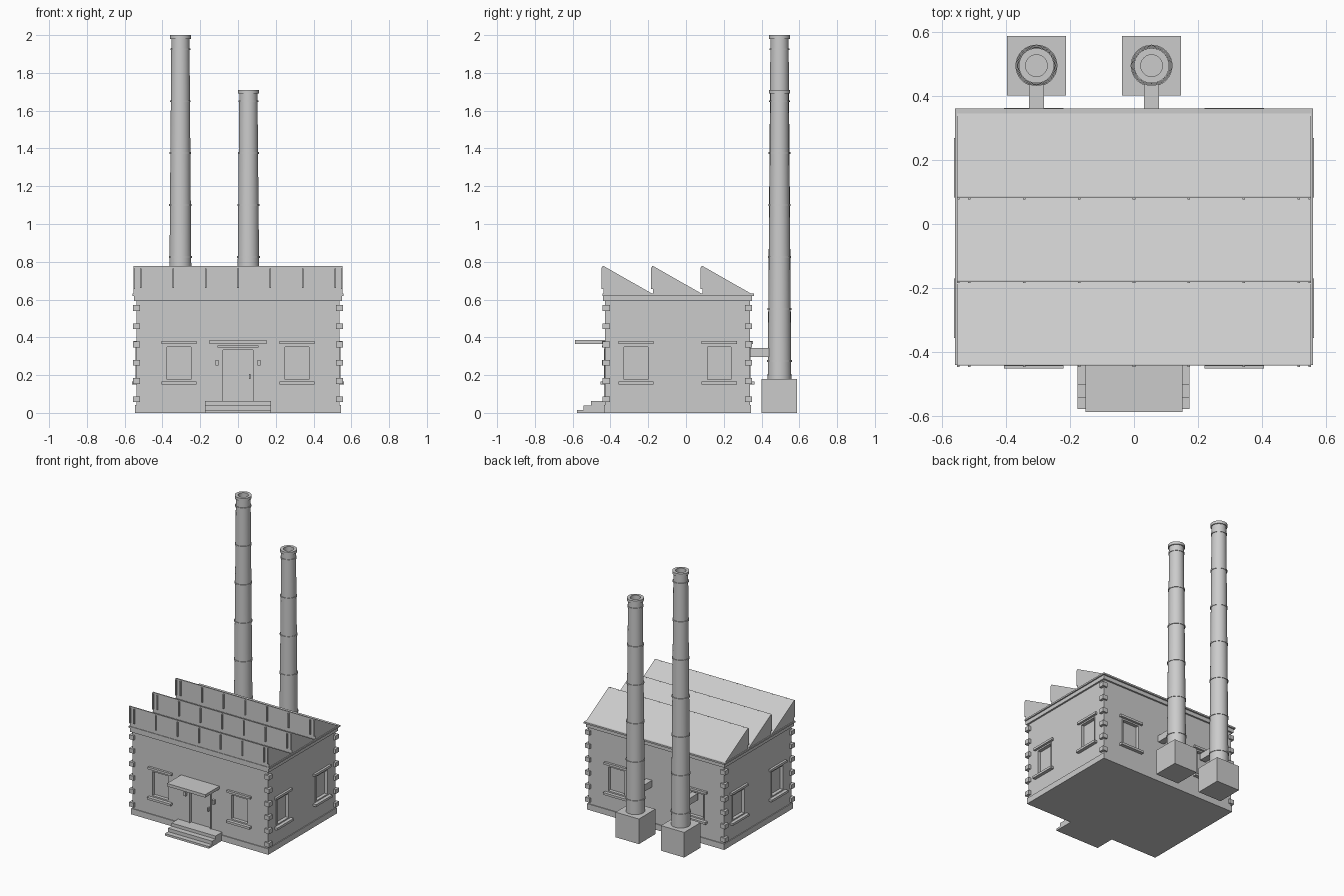
import bpy, bmesh, math
from mathutils import Vector

cube = bpy.data.objects.get("Cube")
if cube:
    bpy.data.objects.remove(cube, do_unlink=True)

mat = bpy.data.materials.new("light_grey")
mat.use_nodes = True
mat.diffuse_color = (0.6, 0.6, 0.6, 1)
mat.node_tree.nodes["Principled BSDF"].inputs["Base Color"].default_value = mat.diffuse_color


def add_box(bm, x, y, z):
    """Box from three (low, high) ranges."""
    x, y, z = sorted(x), sorted(y), sorted(z)
    verts = bmesh.ops.create_cube(bm, size=1)["verts"]
    for v in verts:
        v.co = Vector(r[0] if c < 0 else r[1] for c, r in zip(v.co, (x, y, z)))


def finish(name, bm):
    bmesh.ops.recalc_face_normals(bm, faces=bm.faces)
    mesh = bpy.data.meshes.new(name)
    bm.to_mesh(mesh)
    bm.free()
    mesh.materials.append(mat)
    obj = bpy.data.objects.new(name, mesh)
    bpy.context.collection.objects.link(obj)
    return obj


def boxes(name, *ranges):
    bm = bmesh.new()
    for r in ranges:
        add_box(bm, *r)
    return finish(name, bm)


HX, Y0, Y1 = 0.538, -0.428, 0.338      # wall planes
CY = (Y0 + Y1) / 2


def wall_box(wall, u, d, z):
    """Box ranges for a spot on a wall: u runs along it, d points outward."""
    if wall == "front":
        return u, [Y0 - k for k in d], z
    if wall == "back":
        return u, [Y1 + k for k in d], z
    s = 1 if wall == "left" else -1
    return [s * (HX + k) for k in d], u, z


# Window positions: wall name and centre along the wall
windows = [(w, c) for w in ("front", "back") for c in (-0.313, 0.313)]
windows += [(w, c) for w in ("left", "right") for c in (-0.264, 0.176)]
WZ, HALF = (0.17, 0.358), 0.071

# Walls with recessed openings
walls = boxes("walls", ((-HX, HX), (Y0, Y1), (0.03, 0.6)))
holes = [wall_box(w, (c - HALF, c + HALF), (-0.02, 0.03), WZ) for w, c in windows]
holes.append(wall_box("front", (-0.088, 0.088), (-0.015, 0.03), (0.06, 0.34)))
cutter = boxes("opening_cutter", *holes)
cutter.hide_render = True
mod = walls.modifiers.new("openings", "BOOLEAN")
mod.operation, mod.object, mod.solver = "DIFFERENCE", cutter, "EXACT"
bpy.context.view_layer.objects.active = walls
bpy.ops.object.modifier_apply(modifier=mod.name)
bpy.data.objects.remove(cutter, do_unlink=True)

# Window frames, lintels and sills
for w, c in windows:
    a, b, t, d = c - HALF, c + HALF, 0.008, (-0.021, 0.004)
    parts = [((a, a + t), d, WZ), ((b - t, b), d, WZ),
             ((a, b), d, (WZ[0], WZ[0] + t)), ((a, b), d, (WZ[1] - t, WZ[1]))]
    boxes(w + "_window_frame", *[wall_box(w, *p) for p in parts])
    wide = (c - 0.093, c + 0.093)
    boxes(w + "_window_lintel", wall_box(w, wide, (-0.005, 0.016), (0.364, 0.38)))
    boxes(w + "_window_sill", wall_box(w, wide, (-0.005, 0.024), (0.15, 0.166)))

# Plinth, cornice and roof slab
boxes("plinth", ((-0.544, 0.544), (Y0 - 0.006, Y1 + 0.006), (0, 0.042)))
boxes("cornice", ((-0.55, 0.55), (Y0 - 0.012, Y1 + 0.012), (0.593, 0.622)))
boxes("roof_slab", ((-0.559, 0.559), (-0.441, 0.361), (0.62, 0.631)))

# Corner quoins
quoins = []
for i in range(6):
    z = 0.057 + i * 0.0965
    for s in (-1, 1):
        for y in (-0.441, 0.312):
            quoins.append(((s * 0.519, s * 0.556), (y, y + 0.038), (z, z + 0.031)))
boxes("corner_quoins", *quoins)

# Saw-tooth roof with glazing bars on the upright faces
for i in range(3):
    y = -0.437 + i * 0.262
    bm = bmesh.new()
    profile = [(y, 0.625), (y, 0.778), (y + 0.26, 0.63), (y + 0.26, 0.625)]
    face = bm.faces.new([bm.verts.new((-0.553, py, pz)) for py, pz in profile])
    ext = bmesh.ops.extrude_face_region(bm, geom=[face])["geom"]
    bmesh.ops.translate(bm, vec=(1.106, 0, 0),
                        verts=[g for g in ext if isinstance(g, bmesh.types.BMVert)])
    finish("roof_tooth", bm)
    dep = (y - 0.01, y + 0.002)
    bars = [((x * 0.1715 - 0.004, x * 0.1715 + 0.004), dep, (0.66, 0.765))
            for x in range(-3, 4)]
    bars += [((s * 0.545, s * 0.553), dep, (0.656, 0.77)) for s in (-1, 1)]
    bars.append(((-0.553, 0.553), (y - 0.006, y + 0.002), (0.768, 0.777)))
    boxes("roof_glazing_bars", *bars)

# Door, surround, handle and wall lamps
door_parts = [((s * 0.08, s * 0.09), (-0.02, 0.006), (0.058, 0.342)) for s in (-1, 1)]
door_parts.append(((-0.09, 0.09), (-0.02, 0.006), (0.332, 0.342)))
boxes("door_frame", *[wall_box("front", *p) for p in door_parts])
boxes("door_lintel", wall_box("front", (-0.108, 0.108), (-0.005, 0.016), (0.345, 0.358)))
boxes("door_handle", wall_box("front", (0.058, 0.066), (-0.016, 0.004), (0.18, 0.205)))
for s in (-1, 1):
    boxes("wall_lamp", wall_box("front", (s * 0.104, s * 0.12), (-0.002, 0.018), (0.25, 0.28)))

# Canopy and steps
boxes("door_canopy", ((-0.152, 0.152), (-0.588, Y0 + 0.005), (0.364, 0.385)))
boxes("door_steps", *[((-0.176, 0.174), (y, Y0 + 0.005), (0, z))
                      for y, z in ((-0.578, 0.015), (-0.542, 0.04), (-0.503, 0.062))])


def lathe(name, profile, x, y, segments=32):
    """Turn (radius, height) points about a vertical axis."""
    bm = bmesh.new()
    verts = [bm.verts.new((r, 0, z)) for r, z in profile]
    edges = [bm.edges.new(p) for p in zip(verts, verts[1:])]
    bmesh.ops.spin(bm, geom=verts + edges, axis=(0, 0, 1), cent=(0, 0, 0),
                   angle=math.tau, steps=segments, use_duplicate=False)
    bmesh.ops.remove_doubles(bm, verts=bm.verts, dist=0.0001)
    bmesh.ops.translate(bm, vec=(x, y, 0), verts=bm.verts)
    obj = finish(name, bm)
    bpy.ops.object.select_all(action="DESELECT")
    obj.select_set(True)
    bpy.context.view_layer.objects.active = obj
    bpy.ops.object.shade_smooth_by_angle(angle=math.radians(30))


# Chimneys on square bases, with bands and ducts to the back wall
for name, x, top in (("tall", -0.305, 2.0), ("short", 0.055, 1.71)):
    y = 0.495
    boxes(name + "_chimney_base", ((x - 0.0925, x + 0.0925), (0.401, 0.588), (0, 0.18)))
    boxes(name + "_chimney_duct", ((x - 0.023, x + 0.023), (Y1 - 0.005, 0.45), (0.296, 0.344)))

    def radius(z):
        return 0.0625 - 0.0145 * (z - 0.17) / (top - 0.17)

    lathe(name + "_chimney_shaft",
          [(0, 0.17), (radius(0.17), 0.17), (0.048, top - 0.02), (0.055, top - 0.02),
           (0.055, top), (0.034, top), (0.034, top - 0.15), (0, top - 0.15)], x, y)
    z = 0.275
    while z < top - 0.05:
        r = radius(z)
        lathe(name + "_chimney_band", [(r - 0.003, z - 0.005), (r + 0.004, z - 0.005),
                                       (r + 0.004, z + 0.005), (r - 0.003, z + 0.005)], x, y)
        z += 0.275
